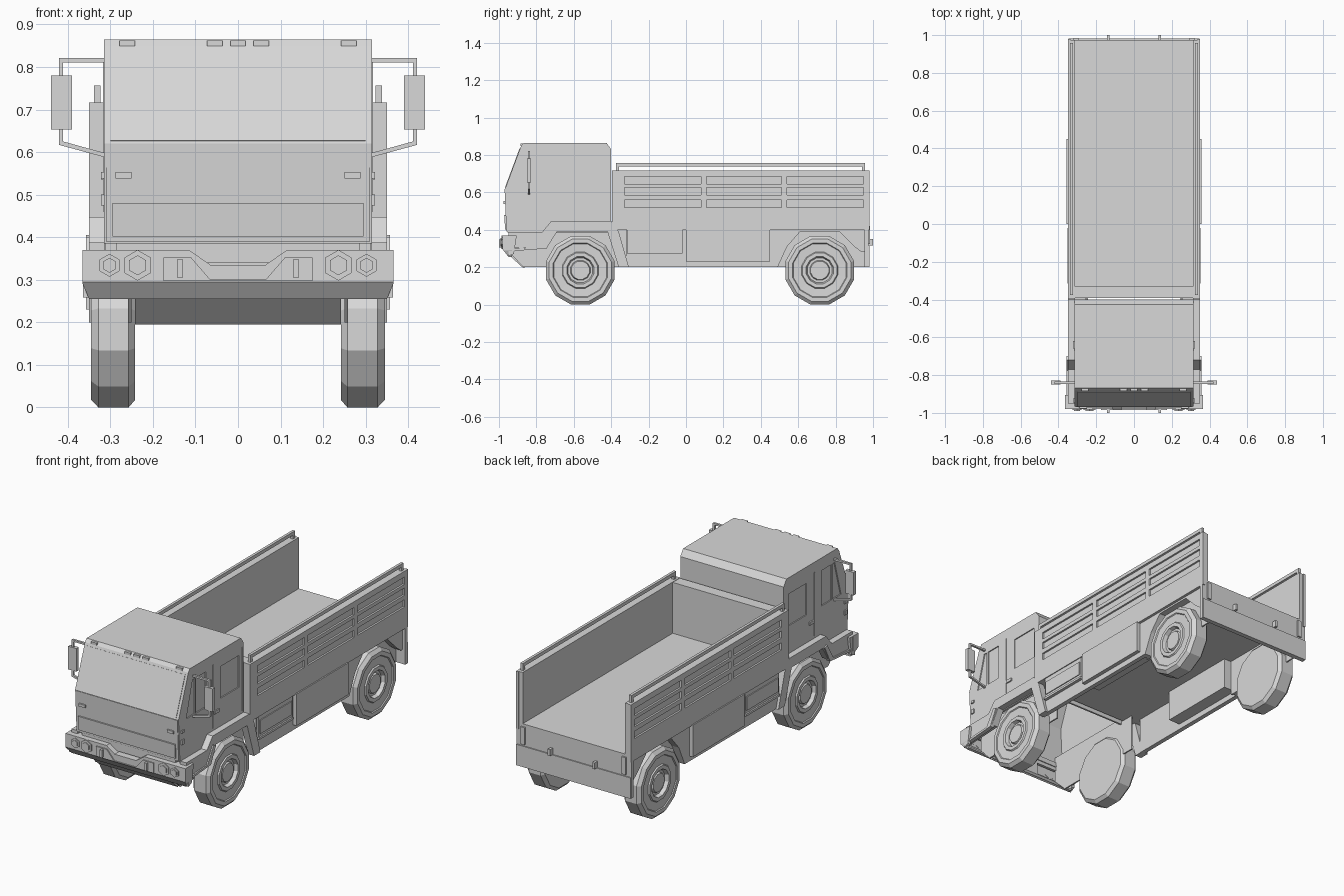
import bpy, bmesh, math

paint = bpy.data.materials.new("light_grey_paint")
paint.diffuse_color = (0.69, 0.69, 0.69, 1)


def finish(name, bm):
    bmesh.ops.recalc_face_normals(bm, faces=bm.faces)
    me = bpy.data.meshes.new(name)
    bm.to_mesh(me)
    bm.free()
    me.materials.append(paint)
    ob = bpy.data.objects.new(name, me)
    bpy.context.collection.objects.link(ob)
    return ob


def prism(name, pts, a, b, axis="x"):
    """Extrude a closed outline: (y,z) along x, or (x,z) along y."""
    bm = bmesh.new()
    put = (lambda p, t: (t, p[0], p[1])) if axis == "x" else (lambda p, t: (p[0], t, p[1]))
    lo = [bm.verts.new(put(p, a)) for p in pts]
    hi = [bm.verts.new(put(p, b)) for p in pts]
    bm.faces.new(lo)
    bm.faces.new(hi)
    n = len(pts)
    for i in range(n):
        bm.faces.new((lo[i], lo[(i + 1) % n], hi[(i + 1) % n], hi[i]))
    return finish(name, bm)


def box(name, x0, x1, y0, y1, z0, z1):
    return prism(name, [(y0, z0), (y1, z0), (y1, z1), (y0, z1)], x0, x1)


def mirror(ob):
    m = ob.modifiers.new("mirror", "MIRROR")
    m.use_axis[0] = True
    return ob


def lathe(name, profile, y, z, sides=12):
    """Revolve (radius, x) points round a wheel axle, flat side down."""
    bm = bmesh.new()
    rings = []
    for r, x in profile:
        rings.append([bm.verts.new((x, y + r * math.sin(a), z - r * math.cos(a)))
                      for a in (2 * math.pi * (i + .5) / sides for i in range(sides))])
    for p, q in zip(rings, rings[1:]):
        for i in range(sides):
            j = (i + 1) % sides
            bm.faces.new((p[i], p[j], q[j], q[i]))
    bm.faces.new(rings[0])
    bm.faces.new(rings[-1])
    return finish(name, bm)


def cut(target, cutter):
    cutter.hide_render = True
    cutter.hide_viewport = True
    cutter.display_type = "WIRE"
    m = target.modifiers.new("cut", "BOOLEAN")
    m.operation = "DIFFERENCE"
    m.solver = "EXACT"
    m.object = cutter


# Cab shell, hollow and open below, with recessed side windows
cab = prism("cab", [(-.955, .385), (-.967, .62), (-.882, .848), (-.868, .865), (-.425, .865),
                    (-.40, .83), (-.40, .385)], -.315, .315)
cut(cab, prism("cab_hollow_cutter", [(-.945, .30), (-.945, .385), (-.957, .619), (-.874, .842), (-.863, .855),
                                     (-.43, .855), (-.41, .828), (-.41, .30)], -.303, .303))
front_win = [(-.90, .60), (-.845, .795), (-.73, .795), (-.73, .60)]
rear_win = [(-.60, .60), (-.44, .60), (-.44, .775), (-.60, .775)]
for s in (-1, 1):
    for n, w in (("front_window_cutter", front_win), ("rear_window_cutter", rear_win)):
        cut(cab, prism(n, w, s * .309, s * .33))
# Door seams, quarter light bar and handle
for y in (-.67, -.415):
    mirror(box("door_seam", .314, .317, y, y + .005, .46, .81))
mirror(box("quarter_light_bar", .305, .315, -.825, -.815, .60, .795))
mirror(box("door_handle", .314, .322, -.66, -.62, .535, .552))


# Windscreen panel lying on the sloped front
def on_slope(z, out):
    t = (z - .62) / .228
    return (-.967 + .085 * t - out * .93, z + out * .36)


prism("windscreen", [on_slope(.626, -.002), on_slope(.835, -.002), on_slope(.835, .003), on_slope(.626, .003)],
      -.30, .30)
# Front lower panel, grille and small lamps
prism("front_panel", [(-.95, .39), (-.96, .39), (-.970, .617), (-.96, .617)], -.31, .31)
prism("grille_panel", [(-.95, .402), (-.967, .402), (-.972, .48), (-.95, .48)], -.295, .295)
box("front_sill", -.285, .285, -.95, -.935, .34, .39)
mirror(box("indicator", .25, .288, -.976, -.96, .538, .553))
mirror(box("side_marker", .31, .322, -.945, -.925, .538, .553))
mirror(box("side_marker_low", .31, .322, -.945, -.925, .475, .50))
for x in (-.26, -.055, 0, .055, .26):
    box("roof_lamp", x - .018, x + .018, -.884, -.866, .849, .862)

# Mirrors on bent arms
arm = [(.31, .821), (.421, .821), (.421, .617), (.31, .587),
       (.31, .597), (.411, .625), (.411, .811), (.31, .811)]
mirror(prism("mirror_arm", arm, -.846, -.834, "y"))
mirror(box("wing_mirror", .39, .44, -.85, -.829, .653, .78))

# Bumper: chamfered bar with a notched top, hollow ends and raised middle plate
bumper_outline = [(-.365, .29), (-.365, .37), (-.115, .37), (-.065, .335), (.065, .335), (.115, .37),
                  (.365, .37), (.365, .29), (.35, .255), (-.35, .255)]
bumper = prism("bumper", bumper_outline, -.98, -.93, "y")
cut(bumper, prism("bumper_cutter", [(-1.02, .31), (-.98, .295), (-.945, .25), (-.945, .2), (-1.02, .2)],
                  -.5, .5))
for s in (-1, 1):
    cut(bumper, prism("bumper_hollow_cutter", [(-.97, .302), (-.94, .264), (-.9, .264), (-.9, .36), (-.97, .36)],
                      s * .12, s * .345))
mirror(prism("bumper_end", [(-.95, .258), (-.92, .272), (-.905, .37), (-.95, .37)], .346, .364))
prism("bumper_plate", [(-.175, .297), (-.175, .352), (-.11, .352), (-.065, .30), (.065, .30), (.11, .352),
                       (.175, .352), (.175, .297)], -.986, -.972, "y")
# Six-sided headlights: housing ring and lens
for x, r in ((.236, .036), (.302, .027)):
    for k, d in ((1, .986), (.65, .991)):
        hexa = [(x + r * k * math.sin(i * math.pi / 3), .334 + r * k * math.cos(i * math.pi / 3))
                for i in range(6)]
        mirror(prism("headlight", hexa, -d, -.968, "y"))
mirror(box("tow_hook", .129, .143, -1, -.975, .305, .347))

# Front wings with wheel arch, and the sloped guard under the cab
mirror(prism("front_wing", [(-.95, .387), (-.77, .387), (-.72, .447), (-.40, .447), (-.36, .39), (-.305, .20),
                            (-.36, .20), (-.42, .39), (-.69, .39), (-.74, .31), (-.95, .30)], .312, .35))
mirror(prism("wing_lip", [(-.94, .298), (-.775, .31), (-.72, .40), (-.70, .39), (-.745, .30), (-.94, .285)],
             .335, .357))
prism("under_guard", [(-.95, .268), (-.87, .195), (-.86, .20), (-.94, .278)], -.242, .242)
# Inner wheelhouse panels running the length of the truck
mirror(prism("front_wheelhouse", [(-.94, .275), (-.87, .2), (-.32, .2), (-.32, .42), (-.94, .42)],
             .25, .258))
mirror(box("rear_wheelhouse", .285, .293, .45, .96, .20, .41))

# Load bed
box("bed_floor", -.345, .345, -.39, .975, .40, .435)
box("bed_front_wall", -.33, .33, -.392, -.33, .42, .715)
mirror(box("bed_side_wall", .312, .34, -.395, .975, .40, .717))
bands = [(.40, .52), (.56, .585), (.625, .645), (.685, .717)]
for z0, z1 in bands:
    mirror(box("bed_side_slat", .335, .35, -.395, .98, z0, z1))
for y0, y1 in ((-.395, -.33), (.08, .11), (.51, .54), (.95, .98)):
    mirror(box("bed_side_post", .335, .35, y0, y1, .51, .70))
# Handrails with end feet
rail = [(-.375, .71), (-.375, .757), (.957, .757), (.957, .71), (.94, .71), (.94, .738), (-.358, .738),
        (-.358, .71)]
mirror(prism("bed_rail", rail, .323, .338))

# Rear plate with lamps and hooks
box("rear_plate", -.35, .35, .955, .975, .20, .435)
box("rear_step", -.348, .348, .965, .981, .20, .315)
mirror(box("rear_lamp", .295, .32, .965, .984, .325, .42))
mirror(box("rear_hook", .129, .143, .97, 1, .315, .35))

# Side skirts, lockers and tank
mirror(box("skirt", .31, .335, -.32, .46, .20, .41))
mirror(box("locker", .31, .345, -.315, -.02, .285, .40))
mirror(box("locker_lid", .34, .35, -.305, -.03, .30, .375))
mirror(box("locker_step", .32, .352, -.315, -.02, .272, .284))
mirror(box("fuel_box", .24, .357, 0, .45, .23, .405))
# Rear wheel arch
mirror(prism("rear_arch", [(.46, .41), (.46, .20), (.49, .20), (.54, .31), (.61, .39), (.82, .39),
                           (.90, .31), (.94, .28), (.96, .28), (.96, .41)], .285, .335))

# Wheels: chamfered tyre, recessed rim, stepped hub
tyre = [(.172, .242), (.19, .257), (.19, .328), (.172, .345), (.15, .345), (.146, .340), (.10, .338),
        (.095, .345), (.075, .345), (.068, .325), (.055, .325), (.05, .335)]
for name, y in (("front_wheel", -.565), ("rear_wheel", .715)):
    mirror(lathe(name, tyre, y, .1835))
